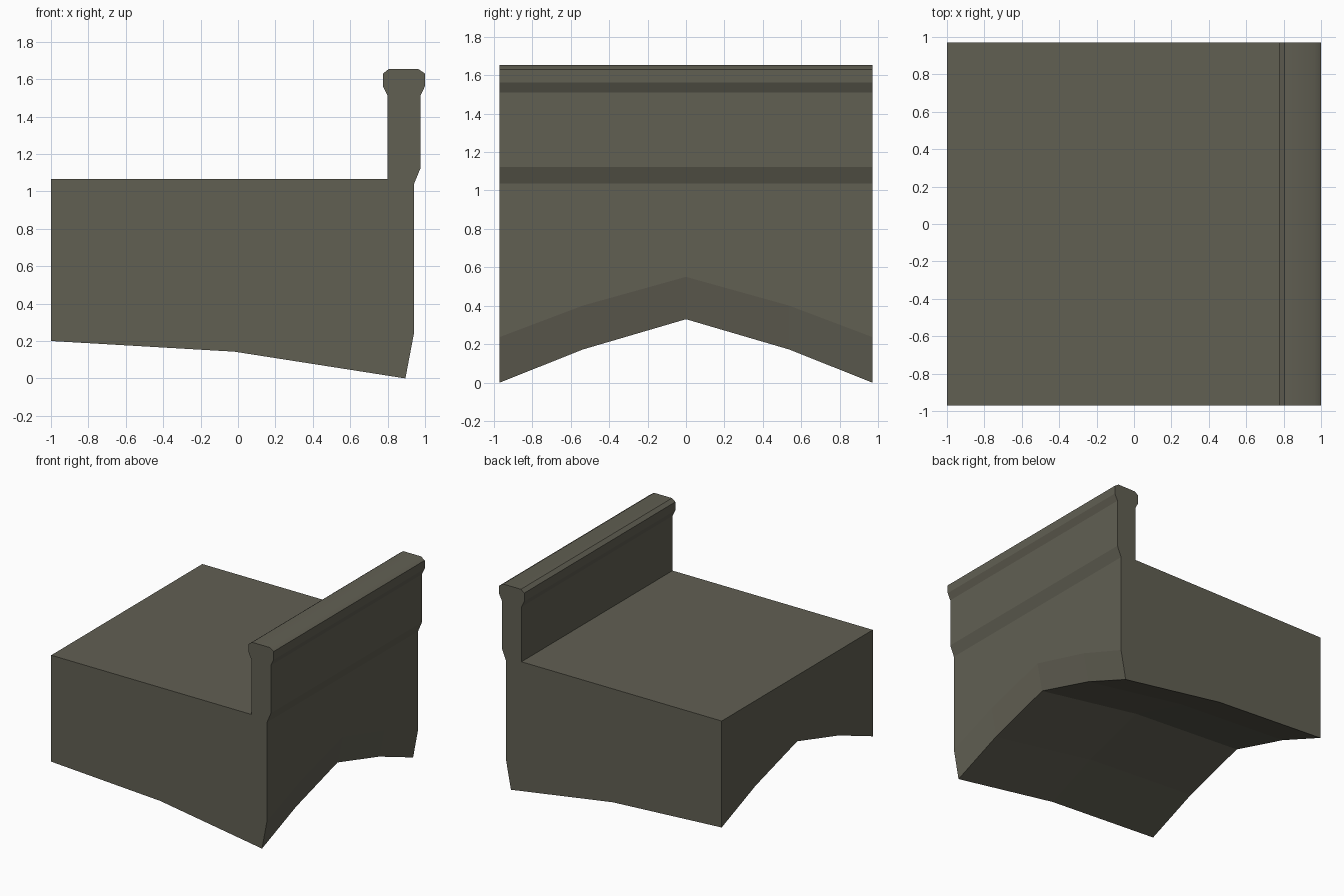
import bpy, bmesh

if "Cube" in bpy.data.objects:
    bpy.data.objects.remove(bpy.data.objects["Cube"])

# One flat stone colour
stone = bpy.data.materials.new("weathered_stone")
stone.diffuse_color = (0.120, 0.115, 0.086, 1)
stone.use_nodes = True
stone.node_tree.nodes["Principled BSDF"].inputs["Base Color"].default_value = stone.diffuse_color

# Underside and lower chamfer points: these rise with the arch
SOFFIT = [(0.94, 0.237), (0.895, 0.0), (-0.02, 0.143), (-1.0, 0.2)]
# Deck, parapet and coping outline: constant along y
DECK = [(-1.0, 1.065), (0.80, 1.065), (0.80, 1.51), (0.775, 1.562),
        (0.775, 1.63), (0.805, 1.653), (0.965, 1.653), (1.0, 1.63),
        (1.0, 1.563), (0.975, 1.51), (0.975, 1.122), (0.94, 1.037)]
# Arch stations: position along y and rise of the soffit
ARCH = [(-0.97, 0.0), (-0.535, 0.173), (0.0, 0.33), (0.535, 0.173), (0.97, 0.0)]

# Loft the cross-section through the arch stations
bm = bmesh.new()
rings = []
for y, rise in ARCH:
    pts = [(x, z + rise * (0.95 if i == 0 else 1)) for i, (x, z) in enumerate(SOFFIT)]
    rings.append([bm.verts.new((x, y, z)) for x, z in pts + DECK])

n = len(rings[0])
for a, b in zip(rings, rings[1:]):
    for i in range(n):
        j = (i + 1) % n
        f = bm.faces.new((a[i], a[j], b[j], b[i]))
        # Softly shaded coping top and its outer bevel
        f.smooth = i - len(SOFFIT) in (5, 6)

# Closed ends
bm.faces.new(rings[0])
bm.faces.new(rings[-1][::-1])
bmesh.ops.recalc_face_normals(bm, faces=bm.faces[:])

mesh = bpy.data.meshes.new("bridge_arch_section")
bm.to_mesh(mesh)
bm.free()
mesh.materials.append(stone)
bridge = bpy.data.objects.new("bridge_arch_section", mesh)
bpy.context.collection.objects.link(bridge)
